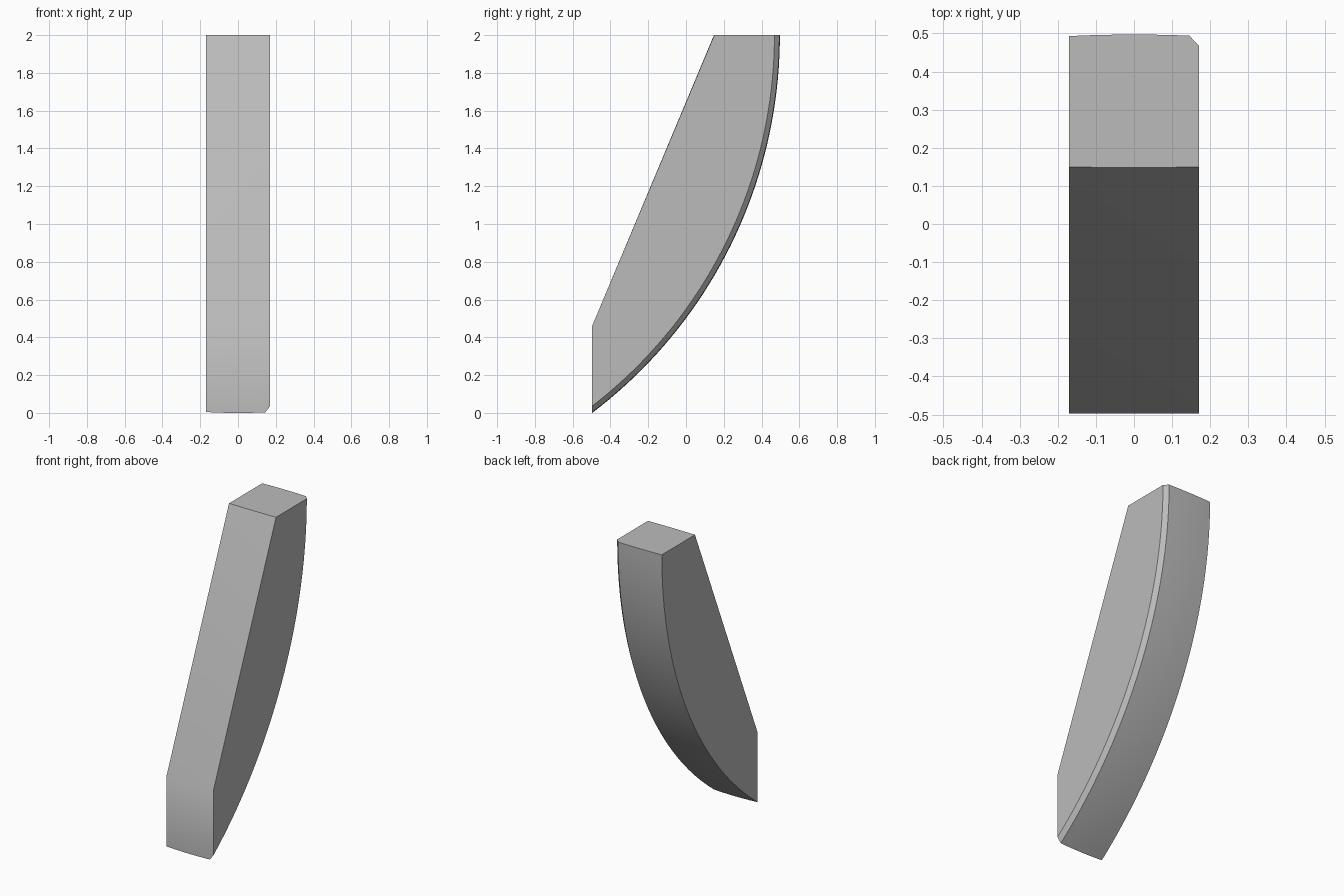
import bpy, bmesh, math

cube = bpy.data.objects.get("Cube")
if cube:
    bpy.data.objects.remove(cube, do_unlink=True)

HALF = 0.17        # half width
FRONT = -0.497     # upright front face
BACK = 0.497       # furthest point of the curved back
RADIUS = 2.51      # radius of the curved back
CHAMFER = 0.025
STEPS = 40

grey = bpy.data.materials.new("plain grey")
grey.use_nodes = True
colour = (0.5, 0.5, 0.5, 1)
grey.diffuse_color = colour
grey.node_tree.nodes["Principled BSDF"].inputs["Base Color"].default_value = colour


def section(x, inset=0.0):
    """Side outline at one width: slanted front, upright toe, arched back."""
    edge = (x / HALF) ** 2
    r = RADIUS - 0.004 * edge - inset          # back is very slightly crowned
    centre = BACK - RADIUS
    end = math.acos((FRONT - centre) / r)
    arc = [(centre + r * math.cos(end * i / STEPS), 2 - r * math.sin(end * i / STEPS))
           for i in range(STEPS + 1)]
    slant = [(FRONT, 0.46), (0.148 + 0.002 * edge, 2)]
    return [(x, y, z) for y, z in arc + slant]


# Block lofted across its width, with one bevelled back edge
widths = [-HALF, -0.11, -0.05, 0, 0.05, 0.1, HALF - CHAMFER]
sections = [section(x) for x in widths] + [section(HALF, CHAMFER)]
bm = bmesh.new()
rings = [[bm.verts.new(p) for p in s] for s in sections]
for a, b in zip(rings, rings[1:]):
    n = len(a)
    for i in range(n):
        j = (i + 1) % n
        bm.faces.new((a[i], a[j], b[j], b[i]))
bm.faces.new(rings[0])
bm.faces.new(rings[-1])
bmesh.ops.recalc_face_normals(bm, faces=bm.faces)

mesh = bpy.data.meshes.new("curved_block")
bm.to_mesh(mesh)
bm.free()
mesh.materials.append(grey)
block = bpy.data.objects.new("curved_block", mesh)
bpy.context.collection.objects.link(block)

# Smooth back and front, crisp corners
bpy.ops.object.select_all(action="DESELECT")
block.select_set(True)
bpy.context.view_layer.objects.active = block
bpy.ops.object.shade_smooth_by_angle(angle=math.radians(30))
weighted = block.modifiers.new("even shading", "WEIGHTED_NORMAL")
weighted.keep_sharp = True
